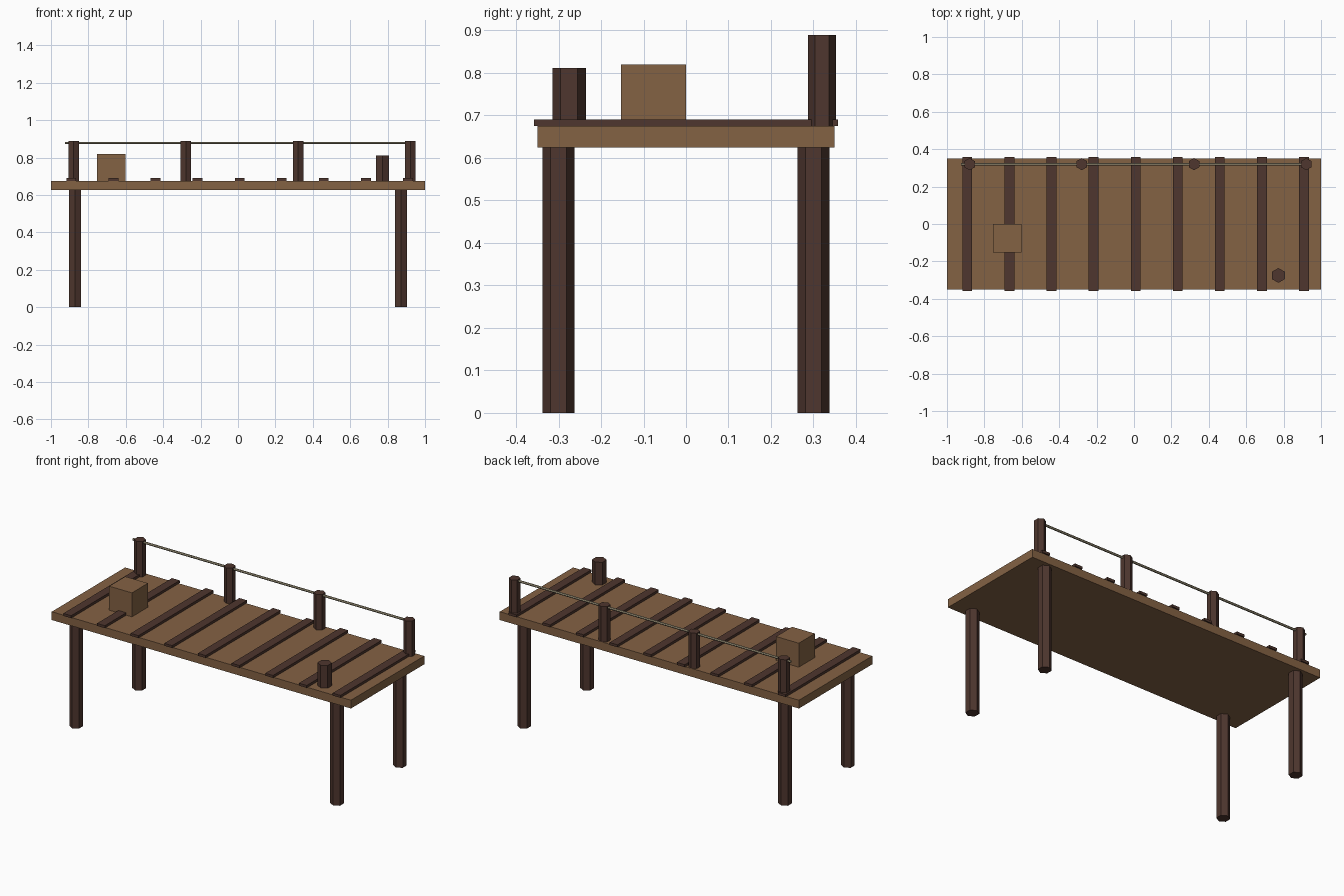
import bpy
import math

if "Cube" in bpy.data.objects:
    bpy.data.objects.remove(bpy.data.objects["Cube"])


def srgb(r, g, b):
    def lin(c):
        c /= 255
        return c / 12.92 if c <= 0.04045 else ((c + 0.055) / 1.055) ** 2.4
    return (lin(r), lin(g), lin(b), 1.0)


def material(name, rgb):
    m = bpy.data.materials.new(name)
    m.diffuse_color = srgb(*rgb)
    m.use_nodes = True
    m.node_tree.nodes["Principled BSDF"].inputs["Base Color"].default_value = m.diffuse_color
    return m


WOOD = material("plank brown", (132, 98, 68))
DARK = material("dark timber", (78, 54, 46))
ROPE = material("rope khaki", (160, 150, 124))


def box(name, lo, hi, mat):
    centre = [(a + b) / 2 for a, b in zip(lo, hi)]
    bpy.ops.mesh.primitive_cube_add(size=1, location=centre)
    ob = bpy.context.object
    ob.name = name
    ob.scale = [b - a for a, b in zip(lo, hi)]
    bpy.ops.object.transform_apply(location=False, rotation=False, scale=True)
    ob.data.materials.append(mat)
    return ob


def hex_post(name, x, y, z0, z1, radius, mat):
    # six-sided post with corners pointing along y
    bpy.ops.mesh.primitive_cylinder_add(vertices=6, radius=radius, depth=z1 - z0,
                                        location=(x, y, (z0 + z1) / 2))
    ob = bpy.context.object
    ob.name = name
    ob.data.materials.append(mat)
    return ob


DECK_TOP = 0.675

# Deck slab
box("deck", (-1, -0.35, 0.625), (1, 0.35, DECK_TOP), WOOD)

# Raised cross strips
for i in range(9):
    x = -0.891 + 0.225 * i
    box(f"cross_strip_{i + 1}", (x - 0.026, -0.358, DECK_TOP),
        (x + 0.026, 0.358, 0.69), DARK)

# Support legs
for sx, side in ((-1, "left"), (1, "right")):
    for sy, end in ((-1, "front"), (1, "back")):
        hex_post(f"{end}_{side}_leg", 0.872 * sx, 0.30 * sy, 0, 0.625, 0.0375, DARK)

# Railing posts along the back
for i in range(4):
    hex_post(f"rail_post_{i + 1}", -0.879 + 0.6 * i, 0.32, DECK_TOP, 0.889, 0.0325, DARK)

# Rope running through the railing posts
rope = hex_post("rail_rope", 0, 0, -0.925, 0.925, 0.007, ROPE)
rope.rotation_euler = (0, math.pi / 2, 0)
rope.location = (0, 0.32, 0.877)

# Mooring bollard
hex_post("bollard", 0.772, -0.275, DECK_TOP, 0.812, 0.0395, DARK)

# Cargo crate
box("crate", (-0.754, -0.153, DECK_TOP), (-0.602, 0.0, 0.82), WOOD)
